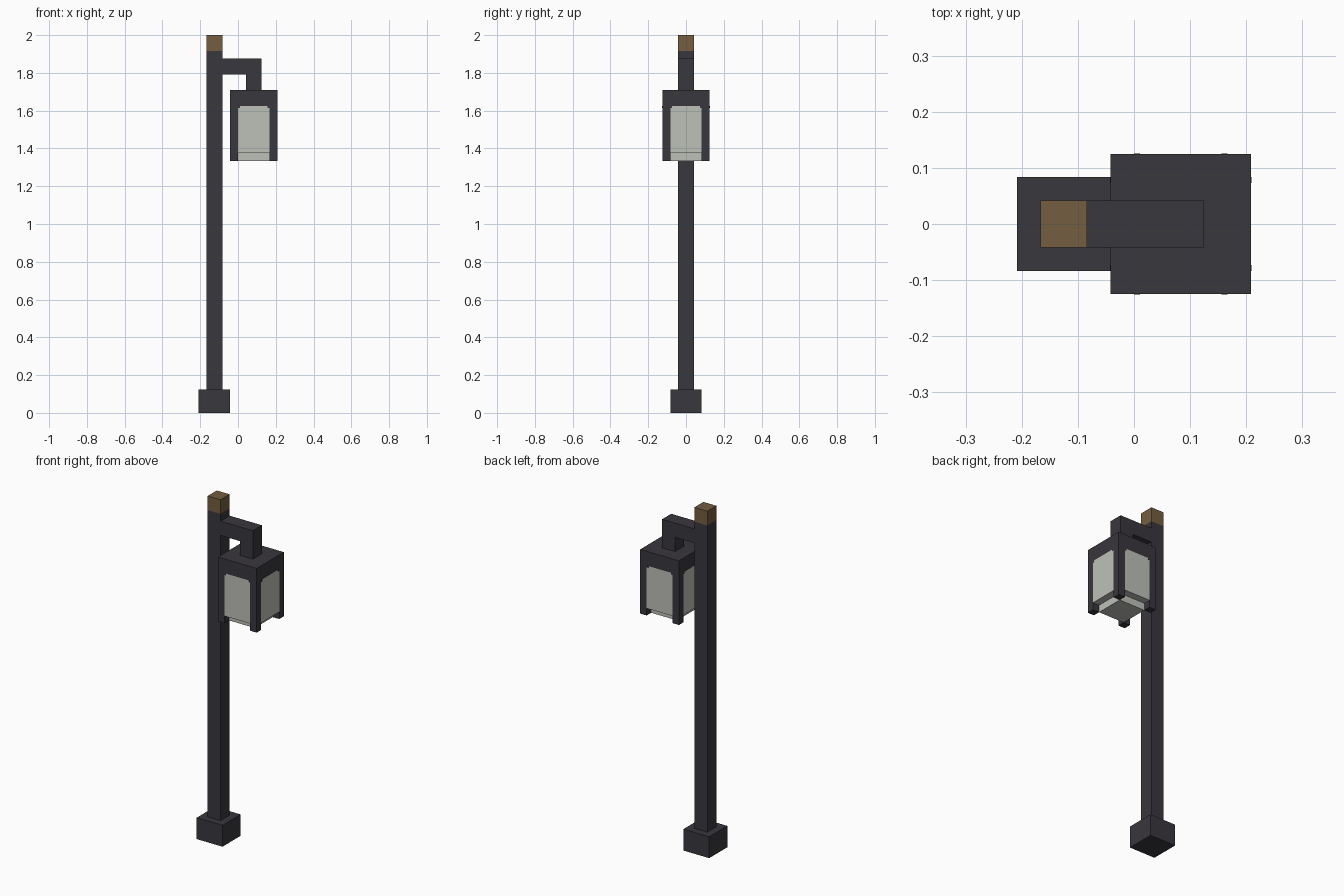
import bpy
import bmesh

U = 1 / 24  # modelling grid step

if "Cube" in bpy.data.objects:
    bpy.data.objects.remove(bpy.data.objects["Cube"])


def srgb(*rgb):
    return tuple((c / 255 / 12.92) if c < 11 else ((c / 255 + 0.055) / 1.055) ** 2.4 for c in rgb) + (1,)


def material(name, colour):
    mat = bpy.data.materials.new(name)
    mat.use_nodes = True
    mat.diffuse_color = colour
    mat.node_tree.nodes["Principled BSDF"].inputs["Base Color"].default_value = colour
    return mat


iron = material("dark iron", srgb(57, 55, 61))
glass = material("pale glass", srgb(190, 193, 185))
brass = material("aged brass", srgb(116, 94, 64))


def prism(name, outline, z0, z1, mat):
    """Extrude an outline given in grid steps from z0 to z1."""
    bm = bmesh.new()
    base = bm.faces.new([bm.verts.new((x * U, y * U, z0 * U)) for x, y in outline])
    top = bmesh.ops.extrude_face_region(bm, geom=[base])["geom"]
    bmesh.ops.translate(bm, vec=(0, 0, (z1 - z0) * U),
                        verts=[v for v in top if isinstance(v, bmesh.types.BMVert)])
    bmesh.ops.recalc_face_normals(bm, faces=bm.faces)
    mesh = bpy.data.meshes.new(name)
    bm.to_mesh(mesh)
    bm.free()
    mesh.materials.append(mat)
    obj = bpy.data.objects.new(name, mesh)
    bpy.context.collection.objects.link(obj)
    return obj


def box(name, x, y, z, mat):
    outline = [(x[0], y[0]), (x[1], y[0]), (x[1], y[1]), (x[0], y[1])]
    return prism(name, outline, z[0], z[1], mat)


# Post
box("base", (-5, -1), (-2, 2), (0, 3), iron)
box("post", (-4, -2), (-1, 1), (3, 46), iron)
box("post_cap", (-4, -2), (-1, 1), (46, 48), brass)

# Bracket
box("bracket_arm", (-2, 3), (-1, 1), (43, 45), iron)
box("bracket_drop", (1, 3), (-1, 1), (41, 43), iron)

# Lantern, centred on x = CX
CX, OUT, IN = 2, 3, 2
box("lantern_hood", (CX - OUT, CX + OUT), (-OUT, OUT), (39, 41), iron)

# Corner legs reach below the glass
for sx in (-1, 1):
    for sy in (-1, 1):
        xs = sorted((CX + sx * IN, CX + sx * OUT))
        ys = sorted((sy * IN, sy * OUT))
        box("lantern_leg", xs, ys, (32, 39), iron)

# Glass fills the cross-shaped space between the legs
quarter = [(OUT, -IN), (OUT, IN), (IN, IN)]
cross = []
for turn in range(4):
    cross += [(CX + x, y) for x, y in quarter]
    quarter = [(-y, x) for x, y in quarter]
prism("lantern_glass", cross, 33, 39, glass)
box("lantern_glass_bottom", (CX - IN, CX + IN), (-IN, IN), (32, 33), glass)

# Small stepped corners at the top of each pane
N, LIFT = 0.25, 0.02
for side in (-1, 1):
    across = sorted((side * (OUT - N), side * (OUT + LIFT)))
    for end in (-1, 1):
        along = sorted((end * (IN - N), end * IN))
        box("pane_corner", [CX + a for a in along], across, (39 - N, 39), iron)
        box("pane_corner", [CX + a for a in across], along, (39 - N, 39), iron)
